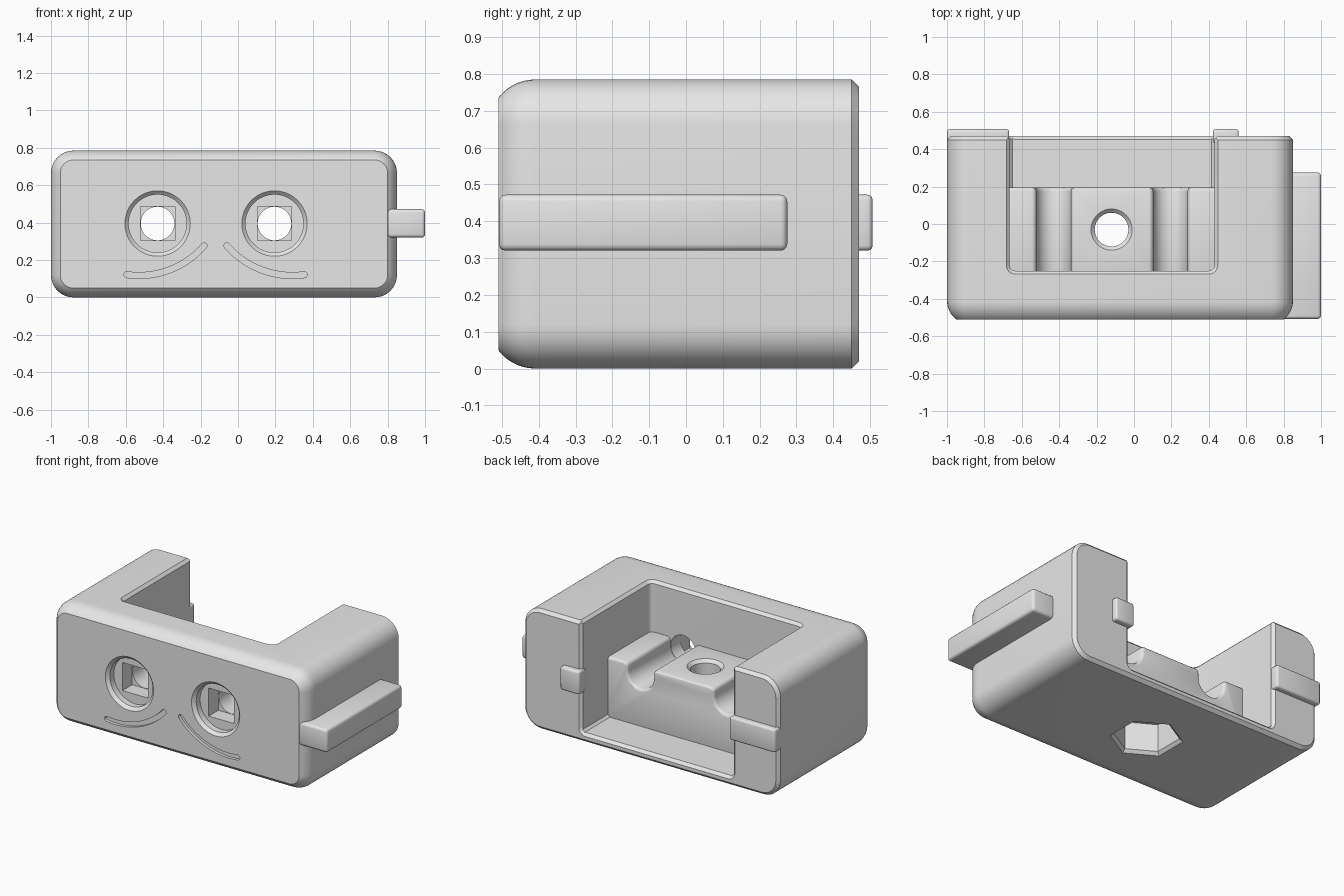
import bpy, bmesh, math
from math import cos, sin, pi

cube = bpy.data.objects.get("Cube")
if cube:
    bpy.data.objects.remove(cube, do_unlink=True)

grey = bpy.data.materials.new("plain_grey")
grey.use_nodes = True
grey.diffuse_color = (0.8, 0.8, 0.8, 1)
grey.node_tree.nodes["Principled BSDF"].inputs["Base Color"].default_value = (0.8, 0.8, 0.8, 1)

HOLES = (-0.43, 0.195)   # x of the two bolt holes
HOLE_Z = 0.395
MID = -0.12              # middle of the body in x
TOP = 0.785


def arc(cx, cy, r, a0, a1, n):
    """Points on an arc, angles in degrees."""
    steps = [math.radians(a0 + (a1 - a0) * i / n) for i in range(n + 1)]
    return [(cx + r * cos(a), cy + r * sin(a)) for a in steps]


def circle(cx, cy, r, n=48, turn=0):
    return arc(cx, cy, r, turn, turn + 360, n)[:-1]


def rounded_rect(x0, x1, y0, y1, r, n=8):
    corners = ((x1 - r, y1 - r), (x0 + r, y1 - r), (x0 + r, y0 + r), (x1 - r, y0 + r))
    pts = []
    for i, (cx, cy) in enumerate(corners):
        pts += arc(cx, cy, r, 90 * i, 90 * i + 90, n)
    return pts


def loft(name, rings, axis):
    """Solid through (position, outline) rings along the y or z axis."""
    bm = bmesh.new()
    loops = []
    for w, pts in rings:
        loops.append([bm.verts.new((u, w, v) if axis == "y" else (u, v, w)) for u, v in pts])
    n = len(loops[0])
    for a, b in zip(loops, loops[1:]):
        for i in range(n):
            j = (i + 1) % n
            bm.faces.new((a[i], a[j], b[j], b[i]))
    bm.faces.new(loops[0])
    bm.faces.new(loops[-1])
    bmesh.ops.recalc_face_normals(bm, faces=bm.faces)
    mesh = bpy.data.meshes.new(name)
    bm.to_mesh(mesh)
    bm.free()
    mesh.materials.append(grey)
    obj = bpy.data.objects.new(name, mesh)
    bpy.context.collection.objects.link(obj)
    return obj


def activate(obj):
    bpy.ops.object.select_all(action="DESELECT")
    obj.select_set(True)
    bpy.context.view_layer.objects.active = obj


def bevel(obj, width, segments=3):
    activate(obj)
    mod = obj.modifiers.new("bevel", "BEVEL")
    mod.width, mod.segments = width, segments
    mod.limit_method, mod.angle_limit = "ANGLE", math.radians(50)
    bpy.ops.object.modifier_apply(modifier=mod.name)


def cut(obj, cutters):
    activate(obj)
    for c in cutters:
        mod = obj.modifiers.new("cut", "BOOLEAN")
        mod.operation, mod.solver, mod.object = "DIFFERENCE", "EXACT", c
        bpy.ops.object.modifier_apply(modifier=mod.name)


def box(name, x0, x1, y0, y1, z0, z1, width):
    obj = loft(name, [(z, [(x0, y0), (x1, y0), (x1, y1), (x0, y1)]) for z in (z0, z1)], "z")
    bevel(obj, width)
    return obj


# Main body: rounded outline, bulged front edge, chamfered back edge
def body_ring(y, inset):
    return y, rounded_rect(-1 + inset, 0.85 - inset, inset, TOP - inset, 0.12 - inset)


R = 0.125
front = [body_ring(-0.41 - R * sin(t), R * (1 - cos(t)))
         for t in (math.radians(53 * i / 7) for i in range(7, -1, -1))]
body = loft("body", front + [body_ring(0.45, 0), body_ring(0.47, 0.02)], "y")


# Cavity, open at top and back, with chamfered rims
def cavity_ring(z, out):
    return z, rounded_rect(-0.665 - out, 0.43 + out, -0.25 - out, 0.8, 0.03 + out)


cavity = loft("cavity_cutter", [cavity_ring(0.06, -0.015), cavity_ring(0.075, 0),
                                cavity_ring(TOP - 0.018, 0), cavity_ring(TOP + 0.02, 0.038)], "z")
rim = loft("rim_cutter", [(y, rounded_rect(-0.665 - o, 0.43 + o, 0.06 - o, 1, 0.03 + o))
                          for y, o in ((0.452, 0), (0.49, 0.038))], "y")
cut(body, [cavity, rim])

# Bolt holes: chamfered counterbore, square pocket, round hole
bores = []
for x in HOLES:
    steps = ((-0.53, 0.195), (-0.49, 0.155), (-0.45, 0.155))
    bores.append(loft("counterbore_cutter", [(y, circle(x, HOLE_Z, r)) for y, r in steps], "y"))
    bores.append(loft("square_cutter", [(y, circle(x, HOLE_Z, 0.13, 4, 45)) for y in (-0.46, -0.35)], "y"))
    bores.append(loft("hole_cutter", [(y, circle(x, HOLE_Z, 0.09)) for y in (-0.48, -0.24)], "y"))

# Curved grooves engraved below the holes
smiles = []
for side in (-1, 1):
    cx, cz, r, w = MID + side * 0.41, 0.58, 0.463, 0.016
    a0, a1 = 262, 319
    e0, e1 = arc(cx, cz, r, a0, a1, 1)
    band = (arc(cx, cz, r + w, a0, a1, 20) + arc(*e1, w, a1, a1 + 180, 6)[1:-1]
            + arc(cx, cz, r - w, a1, a0, 20) + arc(*e0, w, a0 + 180, a0 + 360, 6)[1:-1])
    if side > 0:
        band = [(2 * cx - u, v) for u, v in band]
    smiles.append(loft("curve_cutter", [(-0.53, band), (-0.49, band)], "y"))

# Vertical bolt hole with a hexagonal pocket underneath
hexagon = loft("hex_cutter", [(z, circle(MID, -0.03, r, 6, 30))
                              for z, r in ((-0.02, 0.235), (0.02, 0.195), (0.2, 0.195))], "z")
shaft = loft("shaft_cutter", [(z, circle(MID, -0.03, r))
                              for z, r in ((0.15, 0.09), (0.43, 0.09), (0.47, 0.13))], "z")

# Saddle block with two round-bottomed channels
top, f, g = 0.45, 0.025, 0.092
profile = [(-0.7, top)]
for x in HOLES:
    profile += arc(x - g - f, top - f, f, 90, 0, 5)
    profile += arc(x, HOLE_Z, g, 180, 360, 20)
    profile += arc(x + g + f, top - f, f, 180, 90, 5)
profile += [(0.47, top), (0.47, 0.03), (-0.7, 0.03)]
saddle = loft("saddle_block", [(-0.3, profile), (0.195, profile)], "y")
bevel(saddle, 0.02)

cut(body, bores + smiles + [hexagon, shaft])
cut(saddle, [hexagon, shaft])
for c in [cavity, rim, hexagon, shaft] + bores + smiles:
    bpy.data.objects.remove(c, do_unlink=True)

# Side rail and the two catches at the back
rail = box("side_rail", 0.78, 1.0, -0.508, 0.275, 0.32, 0.472, 0.018)
catch_a = box("right_catch", -0.999, -0.667, 0.43, 0.507, 0.32, 0.472, 0.014)
catch_b = box("left_catch", 0.422, 0.56, 0.43, 0.507, 0.32, 0.472, 0.014)

for obj in (body, saddle, rail, catch_a, catch_b):
    activate(obj)
    bpy.ops.object.shade_smooth_by_angle(angle=math.radians(30))
